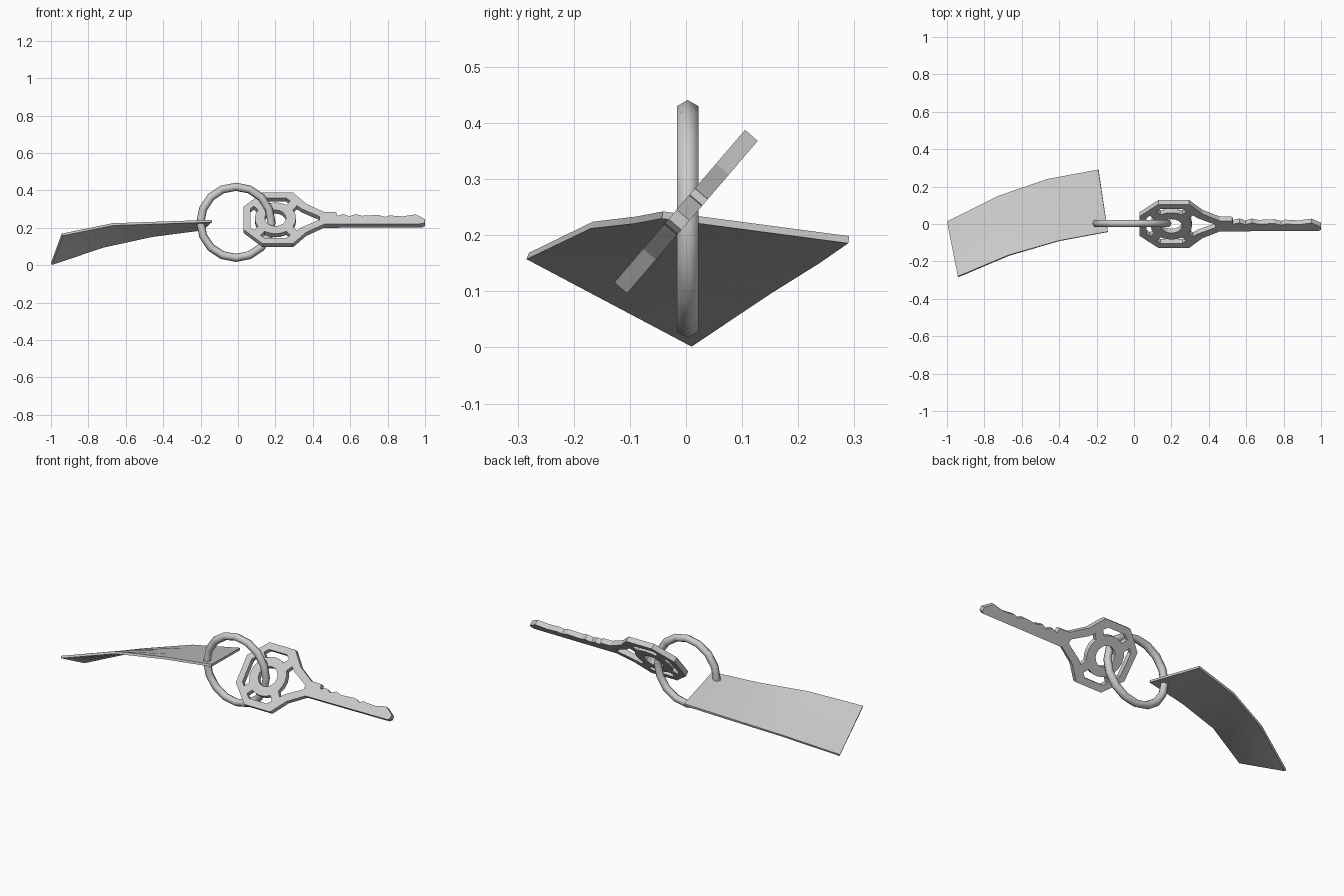
import bpy, bmesh
from math import sin, cos, radians
from mathutils import Vector

if "Cube" in bpy.data.objects:
    bpy.data.objects.remove(bpy.data.objects["Cube"])


def arc(r, a0, a1, n, cx=0.2):
    """Points on an arc in the key plane, angles in degrees."""
    return [(cx + r * cos(radians(a0 + (a1 - a0) * i / n)),
             r * sin(radians(a0 + (a1 - a0) * i / n))) for i in range(n + 1)]


def plate(name, loops, thickness):
    """Flat plate from an outline and its holes."""
    cu = bpy.data.curves.new(name + "_profile", 'CURVE')
    cu.dimensions, cu.fill_mode = '2D', 'BOTH'
    cu.extrude = thickness / 2
    for pts in loops:
        sp = cu.splines.new('POLY')
        sp.points.add(len(pts) - 1)
        for p, (x, y) in zip(sp.points, pts):
            p.co = (x, y, 0, 1)
        sp.use_cyclic_u = True
    tmp = bpy.data.objects.new(name + "_tmp", cu)
    bpy.context.collection.objects.link(tmp)
    dg = bpy.context.evaluated_depsgraph_get()
    me = bpy.data.meshes.new_from_object(tmp.evaluated_get(dg))
    bpy.data.objects.remove(tmp)
    bm = bmesh.new()
    bm.from_mesh(me)
    bmesh.ops.remove_doubles(bm, verts=bm.verts, dist=1e-5)
    bmesh.ops.recalc_face_normals(bm, faces=bm.faces)
    for f in bm.faces:
        f.smooth = False
    bm.to_mesh(me)
    bm.free()
    ob = bpy.data.objects.new(name, me)
    bpy.context.collection.objects.link(ob)
    return ob


# Key: octagonal head, neck and toothed blade in one outline
upper = [(0.03, 0.08), (0.13, 0.179), (0.295, 0.179), (0.365, 0.1), (0.46, 0.043)]
teeth = [(0.525, 0.042), (0.53, 0.016), (0.565, 0.028), (0.595, 0.012), (0.63, 0.027),
         (0.665, 0.016), (0.75, 0.022), (0.785, 0.008), (0.81, 0.018), (0.88, 0.012),
         (0.95, 0.026), (1.0, -0.008), (1.0, -0.03), (0.985, -0.04)]
outline = upper + teeth + [(x, -y) for x, y in reversed(upper)]

# Head cut-outs: frame side followed by the hub's arc, leaving four diagonal spokes
hub, d = 0.11, 13
cut_top = [(0.12, 0.12), (0.142, 0.141), (0.258, 0.141), (0.28, 0.12)] + arc(hub, 45 + d, 135 - d, 4)
cut_left = [(0.085, -0.085), (0.066, -0.065), (0.066, 0.065), (0.085, 0.085)] + arc(hub, 135 + d, 225 - d, 4)
cut_right = [(0.315, 0.088), (0.34, 0.065), (0.435, 0.012), (0.435, -0.012),
             (0.34, -0.065), (0.315, -0.088)] + arc(hub, -45 + d, 45 - d, 4)
cut_bottom = [(x, -y) for x, y in cut_top]
centre_hole = arc(0.057, 0, 337.5, 15)

key = plate("key", [outline, cut_top, cut_bottom, cut_left, cut_right, centre_hole], 0.03)
key.location = (0, 0, 0.242)
key.rotation_euler = (radians(49.4), 0, 0)

# Split ring, upright in the xz plane
bpy.ops.mesh.primitive_torus_add(major_segments=16, minor_segments=6, major_radius=0.19,
                                 minor_radius=0.022, location=(-0.011, 0.003, 0.229),
                                 rotation=(radians(90), 0, 0))
ring = bpy.context.object
ring.name = "key_ring"
bpy.ops.object.shade_smooth()

# Tag: bent, twisted sheet lofted between its two long edges
front_edge = [(-0.94, -0.282, 0.163), (-0.67, -0.168, 0.218), (-0.4, -0.09, 0.227), (-0.14, -0.042, 0.236)]
back_edge = [(-0.997, 0.012, 0.007), (-0.72, 0.15, 0.1), (-0.46, 0.24, 0.157), (-0.19, 0.29, 0.192)]
bm = bmesh.new()
cols = 4
grid = [[bm.verts.new(Vector(a).lerp(Vector(b), i / cols)) for i in range(cols + 1)]
        for a, b in zip(front_edge, back_edge)]
for r0, r1 in zip(grid, grid[1:]):
    for i in range(cols):
        bm.faces.new((r0[i], r1[i], r1[i + 1], r0[i + 1]))
bmesh.ops.recalc_face_normals(bm, faces=bm.faces)
me = bpy.data.meshes.new("tag")
bm.to_mesh(me)
bm.free()
tag = bpy.data.objects.new("tag", me)
bpy.context.collection.objects.link(tag)
sol = tag.modifiers.new("thickness", 'SOLIDIFY')
sol.thickness, sol.offset = 0.013, 0
bpy.ops.object.select_all(action='DESELECT')
tag.select_set(True)
bpy.context.view_layer.objects.active = tag
bpy.ops.object.modifier_apply(modifier="thickness")
bpy.ops.object.shade_smooth_by_angle(angle=radians(40))
